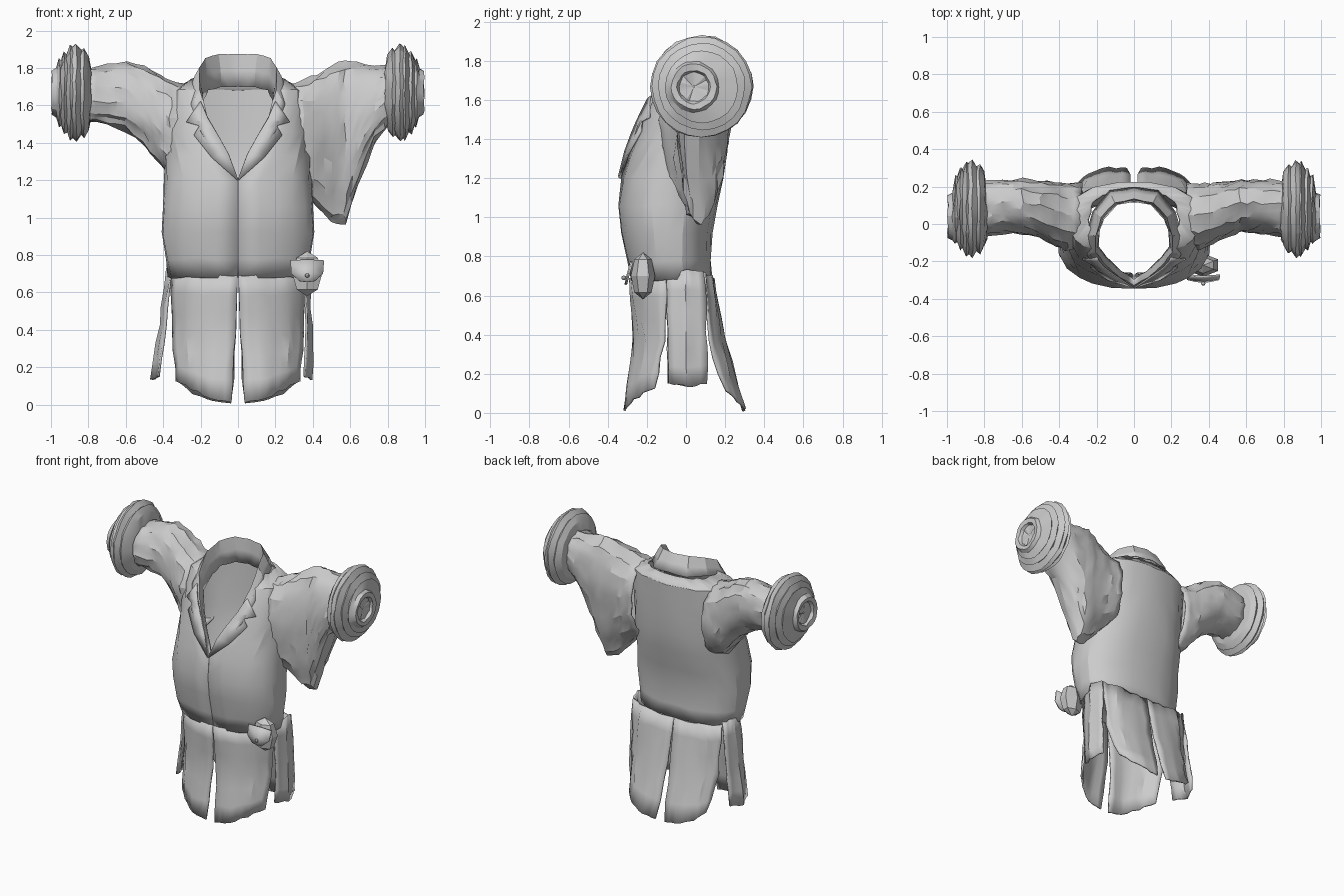
import bpy, bmesh, math, random
from mathutils import Vector, Matrix

if "Cube" in bpy.data.objects:
    bpy.data.objects.remove(bpy.data.objects["Cube"])
random.seed(4)


def finish(name, bm, cuts=0, jitter=0.0, thick=0.0, mirror=False, angle=24):
    """Subdivide, crumple, mirror and thicken a sheet of cloth."""
    if cuts:
        bmesh.ops.subdivide_edges(bm, edges=bm.edges[:], cuts=cuts, use_grid_fill=True, smooth=0.3)
    bmesh.ops.recalc_face_normals(bm, faces=bm.faces[:])
    for v in bm.verts:
        if abs(v.co.x) > 0.012:
            v.co += Vector([random.uniform(-jitter, jitter) for _ in range(3)])
    me = bpy.data.meshes.new(name)
    bm.to_mesh(me)
    bm.free()
    ob = bpy.data.objects.new(name, me)
    bpy.context.collection.objects.link(ob)
    if mirror:
        ob.modifiers.new("mirror", 'MIRROR').merge_threshold = 0.002
    if thick:
        m = ob.modifiers.new("thickness", 'SOLIDIFY')
        m.thickness, m.offset = thick, 0
    bpy.ops.object.select_all(action='DESELECT')
    ob.select_set(True)
    bpy.context.view_layer.objects.active = ob
    bpy.ops.object.shade_smooth_by_angle(angle=math.radians(angle))
    return ob


def grid(rows, closed=False):
    """Skin rows of points into a sheet, or into a tube when closed."""
    bm = bmesh.new()
    vs = [[bm.verts.new(p) for p in r] for r in rows]
    n = len(rows[0])
    for a, b in zip(vs, vs[1:]):
        for i in range(n if closed else n - 1):
            j = (i + 1) % n
            bm.faces.new((a[i], a[j], b[j], b[i]))
    return bm


# Torso rows: z, half width, front y, back y, half width of the neck opening
TORSO = [(0.68, .365, -.275, .13, .002), (0.78, .385, -.295, .12, .002),
         (0.92, .405, -.325, .13, .002), (1.06, .40, -.34, .155, .002),
         (1.20, .385, -.325, .185, .002), (1.33, .38, -.295, .205, .075),
         (1.46, .375, -.255, .215, .15), (1.58, .37, -.215, .22, .19),
         (1.68, .345, -.165, .22, .205), (1.74, .24, -.12, .185, .205)]


def torso_ring(z, a, yf, yb, o, n=13):
    t0 = math.asin(min(1, o / a))
    c, b = (yf + yb) / 2, (yb - yf) / 2
    pts = []
    for i in range(n):
        t = t0 + (math.pi - t0) * i / (n - 1)
        s, k = math.sin(t), math.cos(t)
        y = c - b * math.copysign(abs(k) ** 0.85, k)
        pts.append((max(a * abs(s) ** 0.9 if i else o, 0), y, z))
    pts[-1] = (0, yb, z)
    return pts


def front_y(x, z):
    """Depth of the torso front at a given x, z."""
    for r, s in zip(TORSO, TORSO[1:]):
        if r[0] <= z <= s[0]:
            f = (z - r[0]) / (s[0] - r[0])
            a, yf, yb = [r[k] + (s[k] - r[k]) * f for k in (1, 2, 3)]
            return (yf + yb) / 2 - (yb - yf) / 2 * max(0, 1 - (x / a) ** 2) ** 0.43


finish("jacket_body", grid([torso_ring(*r) for r in TORSO]), 0, 0.007, 0.012, True)

# Collar: rolled band from the neckline up to a standing edge at the back
outer = [(0, -.34, 1.2), (.11, -.295, 1.31), (.2, -.245, 1.46), (.25, -.165, 1.6), (.25, -.06, 1.71),
         (.22, .07, 1.74), (.13, .175, 1.75), (0, .195, 1.76)]
top = [(0, -.325, 1.2), (.075, -.285, 1.38), (.165, -.205, 1.54), (.205, -.15, 1.68), (.205, -.06, 1.8),
       (.175, .04, 1.85), (.1, .115, 1.87), (0, .135, 1.87)]
inner = [(x * .92, y - .01 if y > 0 else y + .03, z - .17 * min(1, i / 4)) for i, (x, y, z) in enumerate(top)]
finish("collar", grid([outer, top, inner]), 1, 0.003, 0.008, True)

# Notched lapels lying on the chest
LAPEL = [(.004, 1.2), (.14, 1.32), (.235, 1.44), (.205, 1.49), (.275, 1.51), (.2, 1.62)]
EDGE = [(.002, 1.21), (.05, 1.34), (.1, 1.43), (.13, 1.48), (.16, 1.53), (.19, 1.6)]
rows = [[(x, front_y(x, z) - d, z) for x, z in line] for line, d in ((LAPEL, .014), (EDGE, .02))]
finish("lapels", grid(rows), 0, 0, 0.01, True)

# Skirt panels: columns of points at the waist, at mid height and at the hem
FRONT = [[(.002, -.285, .69), (.14, -.27, .69), (.27, -.215, .70), (.355, -.10, .72)],
         [(.012, -.265, .38), (.15, -.255, .38), (.27, -.2, .37), (.35, -.11, .36)],
         [(.035, -.32, .01), (.15, -.305, .03), (.25, -.245, .085), (.33, -.165, .13)]]
BACK = [[(.002, .135, .69), (.15, .135, .69), (.27, .125, .70), (.35, .09, .72)],
        [(.01, .195, .38), (.16, .19, .38), (.27, .165, .37), (.345, .115, .36)],
        [(.035, .295, .005), (.13, .30, .02), (.24, .265, .06), (.31, .2, .11)]]
SIDE = [[(.355, -.10, .72), (.378, 0, .73), (.355, .09, .73)],
        [(.365, -.095, .42), (.39, 0, .42), (.365, .105, .42)],
        [(.355, -.09, .15), (.395, .01, .135), (.365, .11, .15)]]
finish("front_skirt", grid(FRONT), 2, 0.007, 0.012, True)
finish("back_skirt", grid(BACK), 2, 0.007, 0.012, True)
for side, name, flare in ((1, "right", 0), (-1, "left", .065)):
    rows = [[(side * (x + flare * f), y, z) for x, y, z in r] for r, f in zip(SIDE, (0, .4, 1))]
    finish("side_skirt_" + name, grid(rows), 2, 0.006, 0.012)

# Sleeve rings: x, top z, bottom z, front y, back y
PLAIN = [(.28, 1.71, 1.20, -.13, .23), (.36, 1.73, 1.22, -.13, .23), (.42, 1.76, 1.29, -.10, .235),
         (.5, 1.80, 1.39, -.05, .245), (.6, 1.83, 1.47, -.02, .26), (.7, 1.81, 1.50, -.02, .255),
         (.82, 1.79, 1.52, -.045, .24)]
HANGING = [(.28, 1.71, 1.18, -.13, .23), (.35, 1.73, 1.13, -.13, .23), (.42, 1.76, 1.06, -.10, .235),
           (.5, 1.81, .98, -.06, .245), (.57, 1.83, .97, -.03, .26), (.635, 1.82, 1.18, -.03, .255),
           (.73, 1.81, 1.41, -.03, .25), (.82, 1.80, 1.52, -.045, .24)]


def sleeve_ring(side, x, zt, zb, yf, yb, n=14):
    pts = []
    drop = max(0, (zt - zb) - .45)
    for i in range(n):
        th = 2 * math.pi * i / n
        u = (1 - math.cos(th)) / 2
        w = (yb - yf) / 2 * (1 + .35 * drop - .7 * min(1, drop * 2) * u)
        c = (yf + yb) / 2 * (1 - u * .4)
        pts.append((side * x, c + w * math.copysign(abs(math.sin(th)) ** .85, math.sin(th)), zt - u * (zt - zb)))
    return pts


# Cuff profile: distance along x, radius
CUFF = [(.785, .12), (.80, .2), (.825, .24), (.84, .228), (.865, .262), (.885, .245), (.895, .255),
        (.915, .21), (.928, .222), (.945, .175), (.955, .185), (.97, .13), (.995, .115), (.99, .085),
        (.97, .075), (.965, .004)]
for side, name, rings in ((1, "right", HANGING), (-1, "left", PLAIN)):
    finish("sleeve_" + name, grid([sleeve_ring(side, *r) for r in rings], True), 1, 0.009, 0.01)
    rows = []
    for x, r in CUFF:
        yc = .08 if r > .15 else .04
        rows.append([(side * x, yc + r * math.cos(a), 1.667 + r * math.sin(a))
                     for a in (2 * math.pi * k / 24 for k in range(24))])
    finish("cuff_" + name, grid(rows, True), 0, 0.004, angle=20)


# Belt pouch with flap and button
def ball(name, loc, scale, seg, rings):
    bm = bmesh.new()
    bmesh.ops.create_uvsphere(bm, u_segments=seg, v_segments=rings, radius=1,
                              matrix=Matrix.Translation(loc) @ Matrix.Diagonal((*scale, 1)))
    finish(name, bm, angle=5)


ball("pouch", (.37, -.22, .70), (.092, .062, .12), 6, 4)
ball("pouch_button", (.37, -.318, .69), (.012, .012, .012), 8, 6)
flap = [[(.28, -.275, .77), (.37, -.28, .775), (.46, -.275, .77)],
        [(.285, -.295, .70), (.37, -.3, .70), (.455, -.295, .70)],
        [(.33, -.305, .66), (.37, -.31, .655), (.41, -.305, .66)]]
finish("pouch_flap", grid(flap), 0, 0, 0.01, angle=5)
